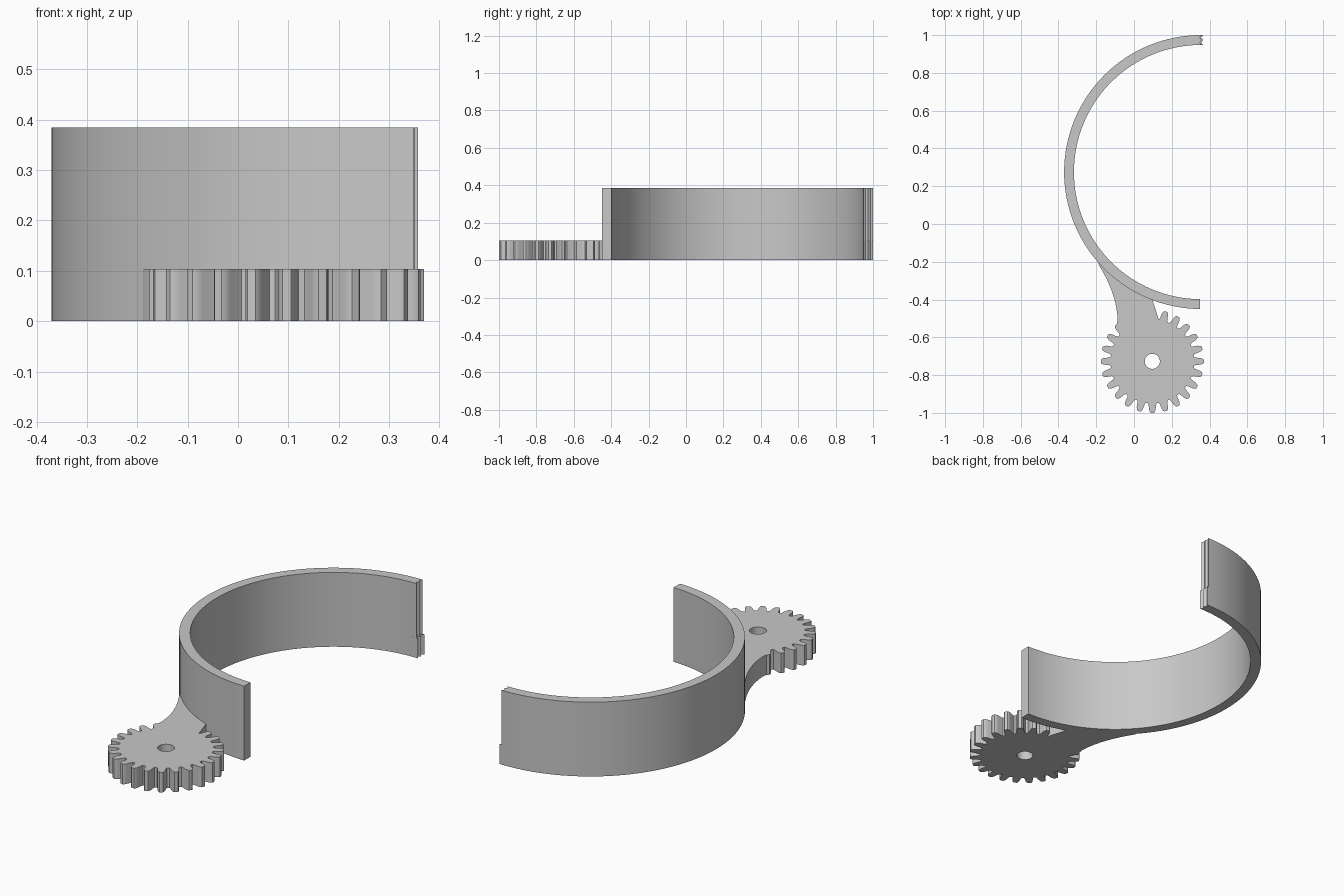
import bpy, bmesh
from math import sin, cos, pi, radians
from mathutils import Vector

cube = bpy.data.objects.get("Cube")
if cube:
    bpy.data.objects.remove(cube, do_unlink=True)

grey = bpy.data.materials.new("light grey")
grey.use_nodes = True
grey.diffuse_color = (0.58, 0.58, 0.58, 1)
grey.node_tree.nodes["Principled BSDF"].inputs["Base Color"].default_value = grey.diffuse_color


def polar(centre, radius, angle):
    return Vector((centre[0] + radius * cos(angle), centre[1] + radius * sin(angle)))


def arc(centre, radius, start, end, steps):
    return [polar(centre, radius, start + (end - start) * i / steps) for i in range(steps + 1)]


def plate(name, loops, z0, z1):
    """Extrude a closed outline (with optional hole loops) from z0 to z1."""
    bm = bmesh.new()
    for loop in loops:
        verts = [bm.verts.new((p.x, p.y, z0)) for p in loop]
        for a, b in zip(verts, verts[1:] + verts[:1]):
            bm.edges.new((a, b))
    bmesh.ops.triangle_fill(bm, use_beauty=True, edges=bm.edges[:])
    ext = bmesh.ops.extrude_face_region(bm, geom=bm.faces[:], use_keep_orig=True)
    top = [v for v in ext["geom"] if isinstance(v, bmesh.types.BMVert)]
    bmesh.ops.translate(bm, verts=top, vec=(0, 0, z1 - z0))
    bmesh.ops.recalc_face_normals(bm, faces=bm.faces[:])
    mesh = bpy.data.meshes.new(name)
    bm.to_mesh(mesh)
    bm.free()
    mesh.materials.append(grey)
    obj = bpy.data.objects.new(name, mesh)
    bpy.context.collection.objects.link(obj)
    bpy.ops.object.select_all(action="DESELECT")
    obj.select_set(True)
    bpy.context.view_layer.objects.active = obj
    bpy.ops.object.shade_smooth_by_angle(angle=radians(25))
    return obj


RING, R_OUT, R_IN = (0.355, 0.275), 0.725, 0.673
GEAR, TEETH = (0.097, -0.727), 24
HEIGHT, GEAR_HEIGHT = 0.385, 0.104


# Half ring with a serrated end
def ring_outline(tip, valley):
    low = radians(269.6)
    outer = arc(RING, R_OUT, pi / 2, low, 64)
    inner = arc(RING, R_IN, low, pi / 2, 64)
    span = R_OUT - R_IN
    teeth = [Vector((valley if i % 2 else tip, RING[1] + R_IN + span * i / 4)) for i in range(5)]
    return outer[1:] + inner[:-1] + teeth


plate("ring_band", [ring_outline(0.358, 0.349)], GEAR_HEIGHT, HEIGHT)
plate("ring_base", [ring_outline(0.367, 0.355)], 0, GEAR_HEIGHT)

# Gear joined to the ring by a flared web, in one outline
flank = [(0.222, 0.105), (0.232, 0.085), (0.255, 0.068), (0.267, 0.05), (0.273, 0.03)]
outline = []
for i in range(21):
    mid = radians(75) - i * 2 * pi / TEETH
    outline += [polar(GEAR, r, mid + a) for r, a in flank]
    if i < 20:
        outline += [polar(GEAR, r, mid - a) for r, a in reversed(flank)]
outline.append(polar(GEAR, 0.273, mid - 0.03))

# Curved left side of the web, then the contact arc under the ring
a, b, c = Vector((-0.087, -0.522)), Vector((-0.085, -0.37)), Vector((-0.2, -0.195))
for i in range(1, 16):
    t = i / 16
    outline.append(a * (1 - t) ** 2 + b * 2 * t * (1 - t) + c * t * t)
outline += arc(RING, 0.718, radians(220.3), radians(248.8), 24)

hole = arc(GEAR, 0.04, 0, 2 * pi, 32)[:-1]
plate("gear_and_web", [outline, hole], 0, GEAR_HEIGHT)
